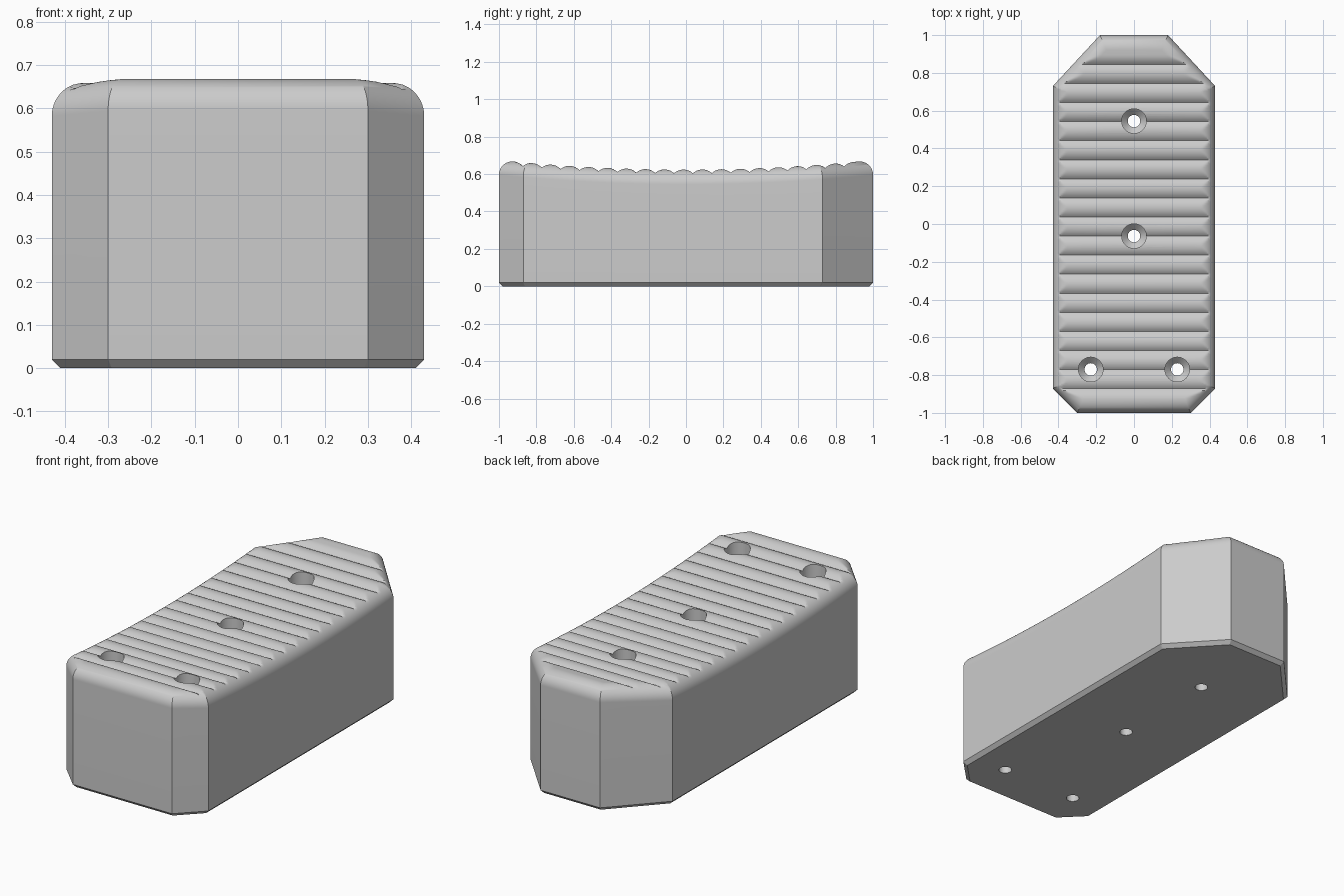
import bpy, bmesh, math
from mathutils import Vector

if "Cube" in bpy.data.objects:
    bpy.data.objects.remove(bpy.data.objects["Cube"])

R = 0.08                    # top edge rounding
PITCH, CUSP = 0.101, 0.643  # ridge spacing and one valley position
DEPTH = 0.02                # ridge height
HALF = [(0.30, -1.0), (0.43, -0.87), (0.43, 0.73), (0.18, 1.0)]
OUTLINE = [Vector(p) for p in HALF + [(-x, y) for x, y in reversed(HALF)]]
N = len(OUTLINE)
NORMALS = []
for i in range(N):
    e = (OUTLINE[(i + 1) % N] - OUTLINE[i]).normalized()
    NORMALS.append(Vector((e.y, -e.x)))


def inset(d):
    """Outline moved inwards by d with mitred corners."""
    pts = []
    for i in range(N):
        a, b = NORMALS[i - 1], NORMALS[i]
        pts.append(OUTLINE[i] - (a + b) * d / (1 + a.dot(b)))
    return pts


def top_height(x, y):
    """Dished top with rounded rim, cut by a row of arched ridges."""
    base = 0.624 + 0.051 * y * y
    p = Vector((x, y))
    d = min((OUTLINE[i] - p).dot(NORMALS[i]) for i in range(N))
    k = max(0.0, min(R, R - d))
    rim = base - R + math.sqrt(R * R - k * k)
    ridge = base
    if CUSP - 15.5 * PITCH < y < CUSP + 2.5 * PITCH:
        u = 2 * (((y - CUSP) / PITCH) % 1.0) - 1
        half = PITCH / 2
        rad = (half ** 2 + DEPTH ** 2) / (2 * DEPTH)
        ridge = base - rad + math.sqrt(rad ** 2 - (u * half) ** 2)
    return min(rim, ridge)


# Block: stacked outline rings (bottom chamfer, wall, rounded rim)
bm = bmesh.new()
STEPS = 20
levels = [(0.02, 0.0), (0.0, 0.02)]
levels += [(R * (1 - math.cos(math.pi / 2 * j / STEPS)), 1.0) for j in range(STEPS + 1)]
rings = [[bm.verts.new((p.x, p.y, z)) for p in inset(d)] for d, z in levels]
for lo, hi in zip(rings, rings[1:]):
    for i in range(N):
        j = (i + 1) % N
        bm.faces.new((lo[i], lo[j], hi[j], hi[i]))
bm.faces.new(rings[-1])
bm.faces.new(list(reversed(rings[0])))

# Slice across the length, then shape the top
for s in range(181):
    y = CUSP - 15.5 * PITCH + s * PITCH / 10
    bmesh.ops.bisect_plane(bm, geom=bm.verts[:] + bm.edges[:] + bm.faces[:],
                           dist=1e-6, plane_co=(0, y, 0), plane_no=(0, 1, 0))
for v in bm.verts:
    if v.co.z > 0.5:
        v.co.z = top_height(v.co.x, v.co.y)
bmesh.ops.recalc_face_normals(bm, faces=bm.faces[:])
mesh = bpy.data.meshes.new("grip_block")
bm.to_mesh(mesh)
bm.free()
block = bpy.data.objects.new("grip_block", mesh)
bpy.context.collection.objects.link(block)

# Screw holes: wide recess, cone, narrow shaft
SEG = 32
bm = bmesh.new()
for hx, hy in [(0, 0.545), (0, -0.064), (-0.229, -0.77), (0.229, -0.77)]:
    seat = 0.624 + 0.051 * hy * hy - 0.12
    profile = [(0.033, -0.1), (0.033, seat - 0.032), (0.065, seat), (0.065, 0.9)]
    loops = [[bm.verts.new((hx + r * math.cos(2 * math.pi * i / SEG),
                            hy + r * math.sin(2 * math.pi * i / SEG), z))
              for i in range(SEG)] for r, z in profile]
    for lo, hi in zip(loops, loops[1:]):
        for i in range(SEG):
            j = (i + 1) % SEG
            bm.faces.new((lo[i], lo[j], hi[j], hi[i]))
    bm.faces.new(loops[-1])
    bm.faces.new(list(reversed(loops[0])))
cut_mesh = bpy.data.meshes.new("hole_cutter")
bm.to_mesh(cut_mesh)
bm.free()
cutter = bpy.data.objects.new("hole_cutter", cut_mesh)
bpy.context.collection.objects.link(cutter)
cutter.hide_render = True

mod = block.modifiers.new("holes", 'BOOLEAN')
mod.operation = 'DIFFERENCE'
mod.solver = 'EXACT'
mod.object = cutter
bpy.context.view_layer.objects.active = block
block.select_set(True)
bpy.ops.object.modifier_apply(modifier=mod.name)
bpy.data.objects.remove(cutter)

# Colour and shading
grey = bpy.data.materials.new("light_grey")
grey.diffuse_color = (0.6, 0.6, 0.6, 1)
grey.use_nodes = True
grey.node_tree.nodes["Principled BSDF"].inputs["Base Color"].default_value = grey.diffuse_color
block.data.materials.clear()
block.data.materials.append(grey)
bpy.ops.object.shade_smooth_by_angle(angle=math.radians(30))
